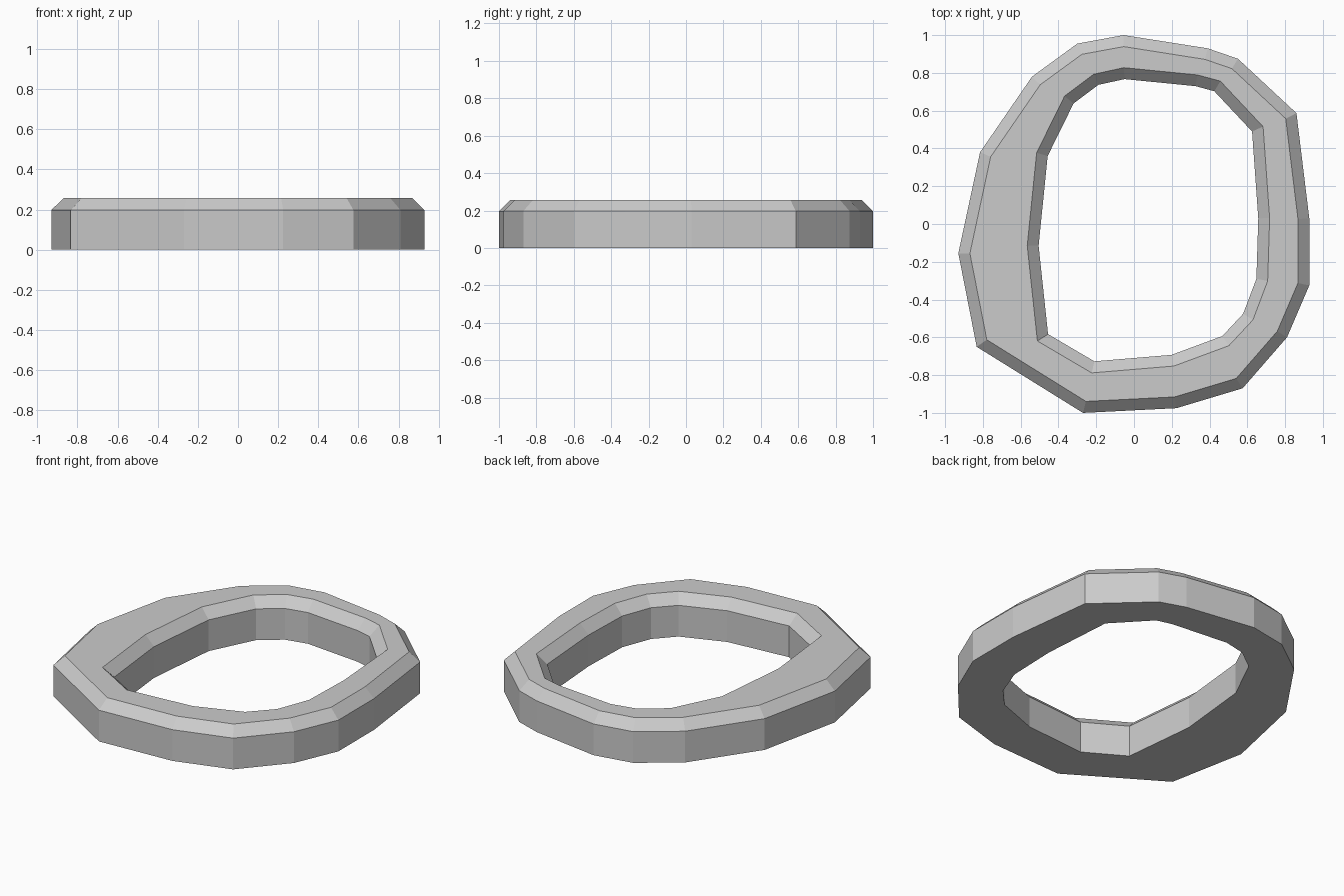
import bpy, bmesh
from mathutils import Vector

if "Cube" in bpy.data.objects:
    bpy.data.objects.remove(bpy.data.objects["Cube"])

HEIGHT, BEVEL = 0.257, 0.06

# Clockwise plan outlines of the ring, starting at the back
OUTER = [(-0.055, 1.0), (0.39, 0.93), (0.55, 0.875), (0.86, 0.587), (0.928, 0.03),
         (0.928, -0.325), (0.81, -0.60), (0.575, -0.87), (0.225, -0.975), (-0.27, -1.0),
         (-0.833, -0.65), (-0.93, -0.155), (-0.815, 0.38), (-0.54, 0.78), (-0.30, 0.955)]
INNER = [(-0.05, 0.767), (0.325, 0.73), (0.425, 0.703), (0.625, 0.49), (0.658, 0.03),
         (0.648, -0.29), (0.578, -0.475), (0.468, -0.593), (0.198, -0.693), (-0.21, -0.727),
         (-0.455, -0.583), (-0.505, -0.115), (-0.457, 0.36), (-0.32, 0.638), (-0.188, 0.737)]


def offset(points, d):
    """Mitred offset of a clockwise outline; positive d moves inward."""
    pts = [Vector(p) for p in points]
    out = []
    for i, p in enumerate(pts):
        a = (p - pts[i - 1]).normalized()
        b = (pts[(i + 1) % len(pts)] - p).normalized()
        na, nb = Vector((a.y, -a.x)), Vector((b.y, -b.x))
        out.append(p + (na + nb) * d / (1 + na.dot(nb)))
    return out


# Closed cross-section: outer wall, bevel, flat top, inner bevel, inner wall, underside
loops = [(OUTER, 0), (OUTER, HEIGHT - BEVEL), (offset(OUTER, BEVEL), HEIGHT),
         (offset(INNER, -BEVEL), HEIGHT), (INNER, HEIGHT - BEVEL), (INNER, 0)]

bm = bmesh.new()
rings = [[bm.verts.new((p[0], p[1], z)) for p in pts] for pts, z in loops]
n = len(OUTER)
for k, ring in enumerate(rings):
    nxt = rings[(k + 1) % len(rings)]
    for i in range(n):
        j = (i + 1) % n
        bm.faces.new((ring[i], ring[j], nxt[j], nxt[i]))
bmesh.ops.recalc_face_normals(bm, faces=bm.faces)
mesh = bpy.data.meshes.new("stone_ring")
bm.to_mesh(mesh)
bm.free()
bpy.context.collection.objects.link(bpy.data.objects.new("stone_ring", mesh))
